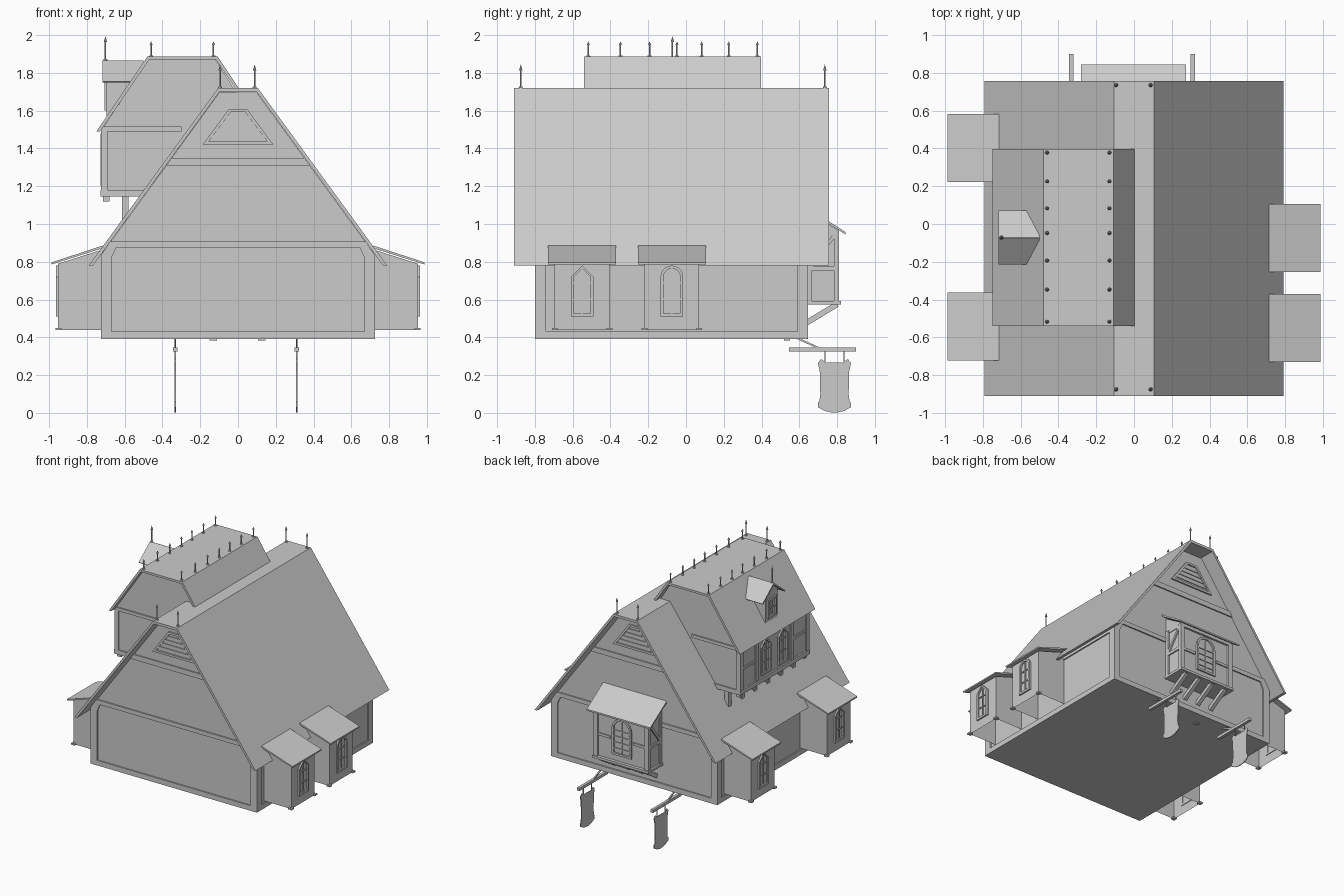
import bpy, bmesh, math
from mathutils import Vector, Matrix

old = bpy.data.objects.get("Cube")
if old:
    bpy.data.objects.remove(old)

GREY = (0.6, 0.6, 0.6, 1)
mat = bpy.data.materials.new("plain grey")
mat.use_nodes = True
mat.diffuse_color = GREY
mat.node_tree.nodes["Principled BSDF"].inputs["Base Color"].default_value = GREY

FRONT, BACK, LEFT, RIGHT = (0, -1, 0), (0, 1, 0), (1, 0, 0), (-1, 0, 0)


def finish(name, bm):
    bmesh.ops.recalc_face_normals(bm, faces=bm.faces)
    me = bpy.data.meshes.new(name)
    bm.to_mesh(me)
    bm.free()
    me.materials.append(mat)
    ob = bpy.data.objects.new(name, me)
    bpy.context.collection.objects.link(ob)
    return ob


def plane(n, origin=(0, 0, 0)):
    """Local frame: u across, v up, third axis outward along n."""
    n, z = Vector(n), Vector((0, 0, 1))
    m = Matrix((z.cross(n), z, n)).transposed().to_4x4()
    return Matrix.Translation(origin) @ m


def prism(name, pts, m, d0, d1, open_bottom=False):
    bm = bmesh.new()
    a, b = ([bm.verts.new(m @ Vector((u, v, d))) for u, v in pts] for d in (d0, d1))
    bm.faces.new(a)
    bm.faces.new(b)
    for i in range(len(pts)):
        j = (i + 1) % len(pts)
        bm.faces.new((a[i], a[j], b[j], b[i]))
    if open_bottom:
        bmesh.ops.recalc_face_normals(bm, faces=bm.faces)
        low = [f for f in bm.faces if f.normal.z < -0.9]
        bmesh.ops.delete(bm, geom=low, context='FACES')
    return finish(name, bm)


def ring(name, outer, inner, m, d0, d1):
    bm = bmesh.new()
    loops = [[bm.verts.new(m @ Vector((u, v, d))) for u, v in pts]
             for pts, d in ((outer, d0), (outer, d1), (inner, d1), (inner, d0))]
    n = len(outer)
    for k in range(4):
        a, b = loops[k], loops[(k + 1) % 4]
        for i in range(n):
            j = (i + 1) % n
            bm.faces.new((a[i], a[j], b[j], b[i]))
    return finish(name, bm)


def box(name, x0, x1, y0, y1, z0, z1):
    return prism(name, [(x0, z0), (x1, z0), (x1, z1), (x0, z1)], plane(FRONT), -y0, -y1)


def bar(name, p, q, w, sides=4):
    p, q = Vector(p), Vector(q)
    bm = bmesh.new()
    rot = (q - p).to_track_quat('Z', 'Y').to_matrix().to_4x4()
    m = Matrix.Translation((p + q) / 2) @ rot @ Matrix.Rotation(math.pi / sides, 4, 'Z')
    bmesh.ops.create_cone(bm, cap_ends=True, segments=sides, radius1=w * 0.7,
                          radius2=w * 0.7, depth=(q - p).length, matrix=m)
    return finish(name, bm)


def finial(x, y, z, h):
    bm = bmesh.new()
    for r1, r2, a, b in ((.011, .009, 0, .008), (.004, .004, 0, h * .8), (.009, 0, h * .75, h)):
        bmesh.ops.create_cone(bm, cap_ends=True, segments=8, radius1=r1, radius2=r2,
                              depth=b - a, matrix=Matrix.Translation((x, y, z + (a + b) / 2)))
    return finish("roof_finial", bm)


def arch(w, h, kind, low=0):
    """Window outline with a pointed or a round head."""
    r = w / 2
    if kind == "pointed":
        return [(-r, low), (r, low), (r, h - r), (0, h), (-r, h - r)]
    if kind == "square":
        return [(-r, low), (r, low), (r, h), (-r, h)]
    head = [(r * math.cos(i * math.pi / 10), h - r + r * math.sin(i * math.pi / 10))
            for i in range(11)]
    return [(-r, low), (r, low)] + head


def window(n, origin, w, h, kind, bars=2):
    m, t = plane(n, origin), 0.016
    ring("window_frame", arch(w, h, kind), arch(w - 2 * t, h - t, kind, t), m, -0.005, 0.012)
    prism("window_mullion", arch(.008, h - t, "square", t), m, 0, 0.007)
    for i in range(bars):
        v = (h - w / 2) * (i + 1) / (bars + 0.4)
        prism("window_bar", [(-w / 2 + t, v), (w / 2 - t, v), (w / 2 - t, v + .008),
                             (-w / 2 + t, v + .008)], m, 0, 0.007)


def mirrored(pts):
    return pts + [(-u, v) for u, v in reversed(pts)]


# Main house: walls and thin roof shell with a flat top
prism("house_walls", mirrored([(.715, .39), (.715, .85), (.1, 1.695)]), plane(FRONT), .79, -.635)
prism("main_roof", mirrored([(.79, .78), (.105, 1.72)])
      + [(-.768, .78), (-.098, 1.7), (.098, 1.7), (.768, .78)], plane(FRONT), .91, -.758)
for x in (-.095, .088):
    for y in (-.875, .735):
        finial(x, y, 1.72, .125)

# Timber frames, gable beams and slatted vents on both ends
for n, y in ((FRONT, -.79), (BACK, .635)):
    m = plane(n, (0, y, 0))
    ring("end_wall_frame", mirrored([(.725, .39), (.725, .835), (.675, .908)]),
         mirrored([(.67, .43), (.67, .82), (.645, .875)]), m, -.01, .01)
    prism("gable_beam", mirrored([(.38, 1.31), (.352, 1.35)]), m, -.01, .01)
    ring("vent_frame", mirrored([(.187, 1.42), (.047, 1.61)]),
         mirrored([(.155, 1.437), (.037, 1.594)]), m, -.005, .012)
    for i in range(4):
        v = 1.455 + i * .034
        r = .155 - (v - 1.437) * .75
        prism("vent_slat", mirrored([(r, v), (r - .012, v + .016)]), m, 0, .006)
for n, x in ((LEFT, .715), (RIGHT, -.715)):
    s = n[0]
    rect = [(-.8 * s, .39), (.645 * s, .39), (.645 * s, .835), (-.8 * s, .835)]
    hole = [(-.74 * s, .43), (.59 * s, .43), (.59 * s, .8), (-.74 * s, .8)]
    ring("side_wall_frame", rect, hole, plane(n, (x, 0, 0)), -.01, .01)

# Four side bays with lean-to roofs, open underneath
for s, y, kind in ((1, -.55, "pointed"), (1, -.075, "round"),
                   (-1, .403, "pointed"), (-1, -.543, "pointed")):
    m = plane(FRONT, (0, y, 0))
    prism("bay_walls", [(s * .7, .44), (s * .952, .44), (s * .952, .79), (s * .7, .87)],
          m, -.145, .145, True)
    prism("bay_roof", [(s * .715, .886), (s * .987, .797), (s * .987, .786), (s * .715, .872)],
          m, -.18, .18)
    window((s, 0, 0), (s * .952, y, .51), .12, .27, kind)
    for dy in (-.145, .145):
        box("bay_foot", s * .935, s * .965, y + dy - .015, y + dy + .015, .438, .45)

# Upper cross block
prism("upper_walls", [(-.715, 1.16), (-.715, 1.51), (-.472, 1.87), (-.12, 1.87), (-.01, 1.7),
                      (-.1, 1.6), (-.5, 1.16)], plane(FRONT), .495, -.35)
prism("upper_roof", [(-.75, 1.49), (-.48, 1.887), (-.108, 1.887), (.017, 1.7), (-.003, 1.7),
                     (-.118, 1.87), (-.47, 1.87), (-.73, 1.49)], plane(FRONT), .54, -.397)
box("upper_sill", -.727, -.49, -.505, .36, 1.145, 1.18)
for y in (-.5, .355):
    box("upper_end_beam", -.71, -.3, y - .006, y + .006, 1.49, 1.515)
    box("upper_corner_post", -.724, -.69, y - .006, y + .006, 1.16, 1.5)
for y in (-.485, -.29, .145, .34):
    box("upper_wall_post", -.725, -.71, y - .018, y + .018, 1.16, 1.515)
for y0, y1 in ((-.485, -.29), (.145, .34)):
    box("upper_wall_rail", -.722, -.71, y0, y1, 1.33, 1.35)
for y in (-.18, .035):
    window(RIGHT, (-.715, y, 1.2), .12, .28, "pointed")
for i in range(6):
    y = -.47 + i * .16
    box("support_post", -.615, -.58, y - .018, y + .018, 1.0, 1.145)
    box("joist_end", -.715, -.68, y - .016, y + .016, 1.12, 1.145)
for x in (-.46, -.13):
    for y in (-.517, -.347, -.193, -.048, .083, .226, .378):
        finial(x, y, 1.885, .082)

# Small dormer on the upper roof
m = plane(LEFT, (0, -.072, 0))
prism("dormer_walls", mirrored([(.075, 1.57), (.075, 1.795), (.001, 1.85)]), m, -.695, -.5)
prism("dormer_roof", mirrored([(.143, 1.755), (.001, 1.866)])
      + [(-.135, 1.748), (-.001, 1.85), (.001, 1.85), (.135, 1.748)], m, -.717, -.5)
window(RIGHT, (-.695, -.072, 1.6), .11, .15, "square", 1)
finial(-.702, -.072, 1.865, .13)

# Rear oriel on slanted brackets
box("oriel_walls", -.23, .23, .63, .795, .58, .96)
prism("oriel_roof", [(.64, 1.075), (.845, .944), (.845, .957), (.64, 1.09)],
      plane(LEFT), -.28, .275)
box("oriel_sill", -.245, .245, .63, .82, .573, .592)
prism("oriel_head", [(.63, .94), (.81, .94), (.81, .965), (.63, 1.075)], plane(LEFT), -.235, .235)
window(BACK, (0, .795, .64), .17, .29, "round", 4)
for s in (-1, 1):
    for y in (.655, .797):
        box("oriel_post", s * .205, s * .242, y - .013, y + .013, .58, .96)
    box("oriel_side_rail", s * .225, s * .24, .64, .8, .755, .778)
    bar("oriel_side_brace", (s * .232, .665, .78), (s * .232, .79, .945), .018)
    box("oriel_back_rail", s * .1, s * .22, .79, .805, .755, .775)
for x in (-.18, -.06, .06, .18):
    bar("oriel_bracket", (x, .635, .475), (x, .8, .575), .03)

# Hanging banners on poles
edge = [(.045, .265), (.07, .285), (.088, .265), (.078, .22), (.075, .1), (.08, .06),
        (.088, .055), (.088, .03), (.05, .01), (.015, .002)]
for x in (-.332, .311):
    box("banner_pole", x - .011, x + .011, .545, .9, .324, .346)
    bar("pole_strut", (x, .59, .395), (x, .7, .345), .01)
    prism("banner", mirrored([(.02, .268)] + edge), plane(LEFT, (x, .786, 0)), -.003, .003)
    for y in (.735, .837):
        bar("banner_hook", (x, y, .27), (x, y, .33), .006)
for x in (-.13, .125):
    box("floor_plate", x - .02, x + .02, .52, .55, .382, .392)
